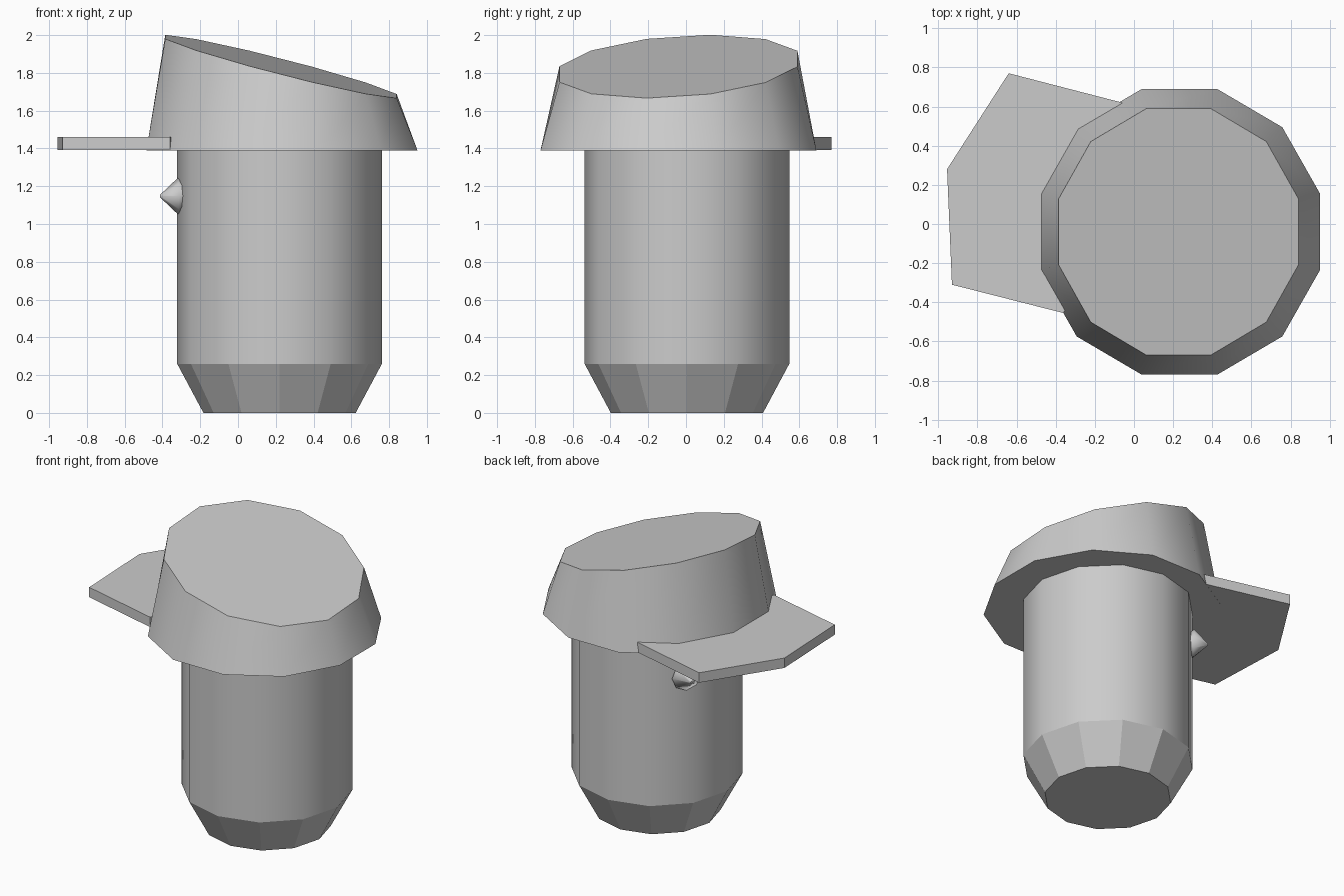
import bpy, bmesh
from math import sin, cos, radians
from mathutils import Vector, Matrix

if "Cube" in bpy.data.objects:
    bpy.data.objects.remove(bpy.data.objects["Cube"])

CX, CY = 0.22, 0.005          # body axis
SIDES = 12


def ring(cx, cy, rx, ry, z, start=0, n=SIDES):
    """Polygon ring; z may be a number or a function of x, y."""
    pts = []
    for i in range(n):
        a = radians(start + 360 * i / n)
        x, y = cx + rx * cos(a), cy + ry * sin(a)
        pts.append((x, y, z(x, y) if callable(z) else z))
    return pts


def loft(name, rings, smooth_bands=()):
    """Closed solid through rings of equal size; listed bands are smooth."""
    bm = bmesh.new()
    loops = [[bm.verts.new(p) for p in r] for r in rings]
    n = len(rings[0])
    bm.faces.new(loops[0][::-1])
    bm.faces.new(loops[-1])
    for b in range(len(loops) - 1):
        lo, hi = loops[b], loops[b + 1]
        for i in range(n):
            j = (i + 1) % n
            f = bm.faces.new((lo[i], lo[j], hi[j], hi[i]))
            f.smooth = b in smooth_bands
    bmesh.ops.recalc_face_normals(bm, faces=bm.faces)
    # Creases between smooth and flat bands
    for e in bm.edges:
        if len({f.smooth for f in e.link_faces}) > 1:
            e.smooth = False
    mesh = bpy.data.meshes.new(name)
    bm.to_mesh(mesh)
    bm.free()
    obj = bpy.data.objects.new(name, mesh)
    bpy.context.collection.objects.link(obj)
    return obj


# Body with a tapered foot
loft("body", [ring(CX, CY, r, r, z) for r, z in
              ((0.403, 0), (0.542, 0.26), (0.542, 1.40))], smooth_bands=(1,))

# Cap with a slanted top
k = cos(radians(15))
loft("cap", [
    ring(0.2325, -0.04, 0.7175 / k, 0.73 / k, 1.39, 15),
    ring(0.2275, -0.04, 0.6125 / k, 0.63 / k,
         lambda x, y: 1.834 - 0.256 * (x - 0.2275) + 0.065 * (y + 0.04), 15),
], smooth_bands=(0,))

# Visor plate, its inner edge tucked into the cap
outline = [(-0.06, 0.62), (-0.64, 0.77), (-0.955, 0.28),
           (-0.93, -0.31), (-0.36, -0.455), (-0.2, -0.1)]
loft("visor", [[(x, y, z) for x, y in outline] for z in (1.391, 1.46)])

# Two eyes under the visor: blunt faceted cones set into the body
for name, angle in (("eye_left", 145), ("eye_right", 184)):
    a = radians(angle)
    out = Vector((cos(a), sin(a), 0))
    spin = out.to_track_quat('Z', 'Y').to_matrix().to_4x4()
    place = Matrix.Translation(Vector((CX, CY, 1.148)) + out * 0.54) @ spin
    profile = ((0.01, -0.09), (0.096, 0), (0.006, 0.095))
    loft(name, [[place @ Vector(p) for p in ring(0, 0, r, r, z, 0, 8)]
                for r, z in profile], smooth_bands=(0, 1))
